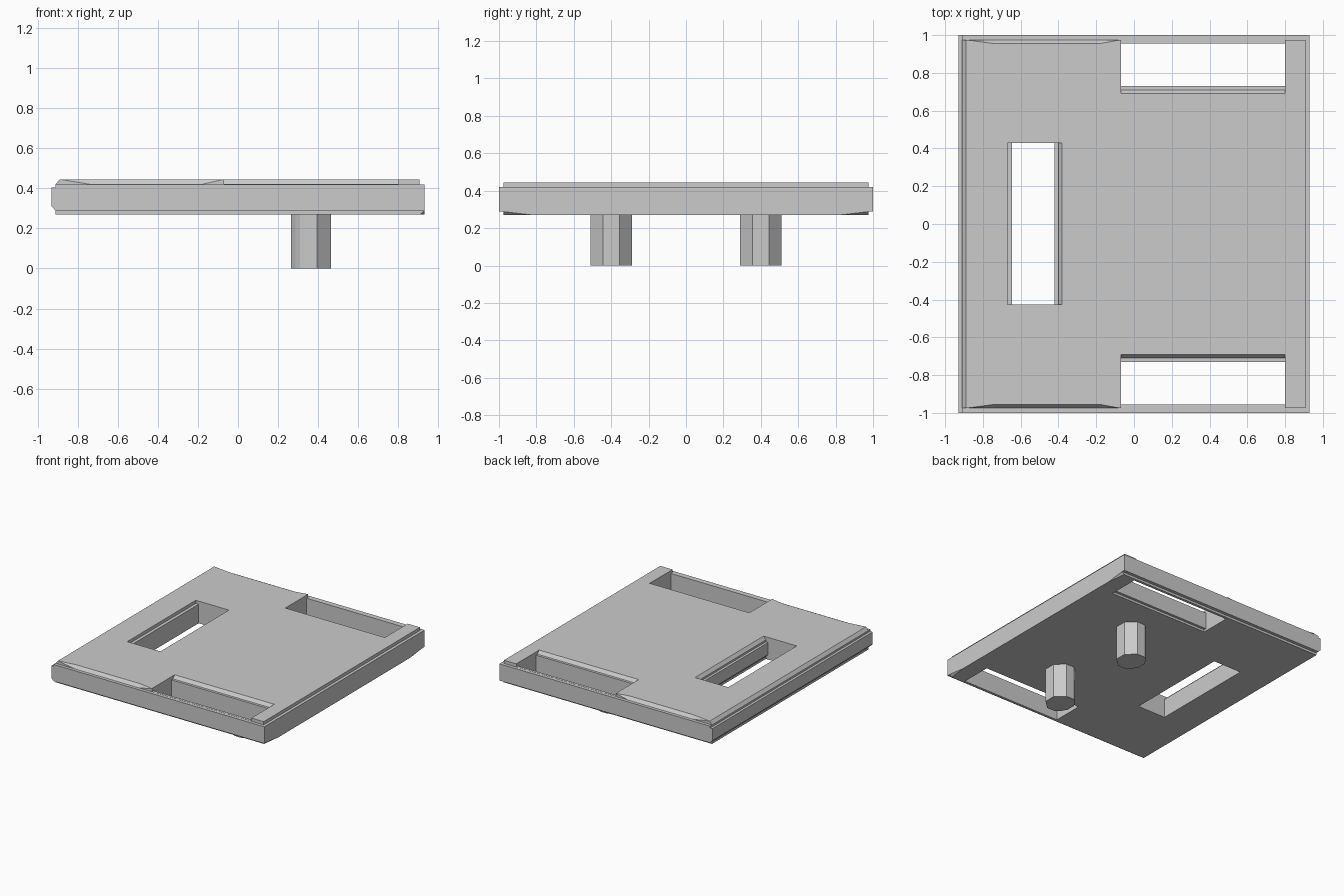
import bpy
import bmesh
from mathutils import Vector

cube = bpy.data.objects.get("Cube")
if cube:
    bpy.data.objects.remove(cube)

grey = bpy.data.materials.new("plain_grey")
grey.use_nodes = True
colour = (0.6, 0.6, 0.6, 1)
grey.diffuse_color = colour
grey.node_tree.nodes["Principled BSDF"].inputs["Base Color"].default_value = colour


def add_object(name, bm):
    bmesh.ops.recalc_face_normals(bm, faces=bm.faces)
    mesh = bpy.data.meshes.new(name)
    bm.to_mesh(mesh)
    bm.free()
    mesh.materials.append(grey)
    obj = bpy.data.objects.new(name, mesh)
    bpy.context.collection.objects.link(obj)
    return obj


def loft(name, rings):
    """Skin a stack of closed rings and cap both ends."""
    bm = bmesh.new()
    rows = [[bm.verts.new(p) for p in ring] for ring in rings]
    for low, high in zip(rows, rows[1:]):
        for i in range(len(low)):
            j = (i + 1) % len(low)
            bm.faces.new((low[i], low[j], high[j], high[i]))
    bm.faces.new(rows[0][::-1])
    bm.faces.new(rows[-1])
    bmesh.ops.remove_doubles(bm, verts=bm.verts, dist=0.0001)
    skew = [f for f in bm.faces if len(f.verts) == 4]
    bmesh.ops.triangulate(bm, faces=skew)
    return add_object(name, bm)


def deck_ring(z, left, right, y, mid_y=None, corner=None):
    """Rectangle with movable mid points on long edges and right corners."""
    mid_y = mid_y or y
    corner = corner or right
    front = [(left, -y), (-0.74, -mid_y), (-0.18, -mid_y), (-0.07, -y),
             (corner, -y), (right, -0.82)]
    back = [(px, -py) for px, py in reversed(front)]
    return [Vector((px, py, z)) for px, py in front + back]


# Deck with stepped edges, a groove-side on the left and tapered chamfers
deck = loft("deck", [
    deck_ring(0.27, -0.91, 0.93, 0.975, corner=0.91),
    deck_ring(0.288, -0.91, 0.93, 0.975),
    deck_ring(0.288, -0.91, 0.93, 1),
    deck_ring(0.31, -0.93, 0.93, 1),
    deck_ring(0.405, -0.93, 0.93, 1),
    deck_ring(0.405, -0.91, 0.93, 1),
    deck_ring(0.42, -0.91, 0.93, 1),
    deck_ring(0.42, -0.91, 0.907, 0.975),
    deck_ring(0.445, -0.89, 0.907, 0.975, mid_y=0.955),
])


def cut(name, rings):
    cutter = loft(name, rings)
    cutter.hide_render = True
    cutter.hide_viewport = True
    mod = deck.modifiers.new(name, 'BOOLEAN')
    mod.operation = 'DIFFERENCE'
    mod.solver = 'EXACT'
    mod.object = cutter


# Long slot with stepped walls
slot = [(-0.645, 0.2), (-0.4, 0.2), (-0.4, 0.288), (-0.42, 0.31),
        (-0.42, 0.405), (-0.4, 0.405), (-0.4, 0.42), (-0.376, 0.45),
        (-0.67, 0.45), (-0.67, 0.42), (-0.645, 0.42)]
cut("slot_cutter", [[Vector((x, y, z)) for x, z in slot] for y in (-0.425, 0.43)])

# Mirrored side pockets, leaving a low outer rail
pocket = [(0.955, 0.2), (0.71, 0.2), (0.71, 0.288), (0.73, 0.288),
          (0.73, 0.42), (0.71, 0.42), (0.686, 0.45), (1.1, 0.45),
          (1.1, 0.421), (0.955, 0.421)]
for side, name in ((-1, "front_pocket_cutter"), (1, "back_pocket_cutter")):
    cut(name, [[Vector((x, side * y, z)) for y, z in pocket] for x in (-0.07, 0.8)])

# Two faceted pegs underneath, rounder on their left-hand half
half = [(0.465, 0.045), (0.395, 0.11), (0.33, 0.11),
        (0.31, 0.1), (0.288, 0.075), (0.265, 0.035)]
outline = half + [(x, -y) for x, y in reversed(half)]
for name, centre in (("front_peg", -0.4), ("back_peg", 0.4)):
    loft(name, [[Vector((x, centre + y, z)) for x, y in outline] for z in (0, 0.275)])
